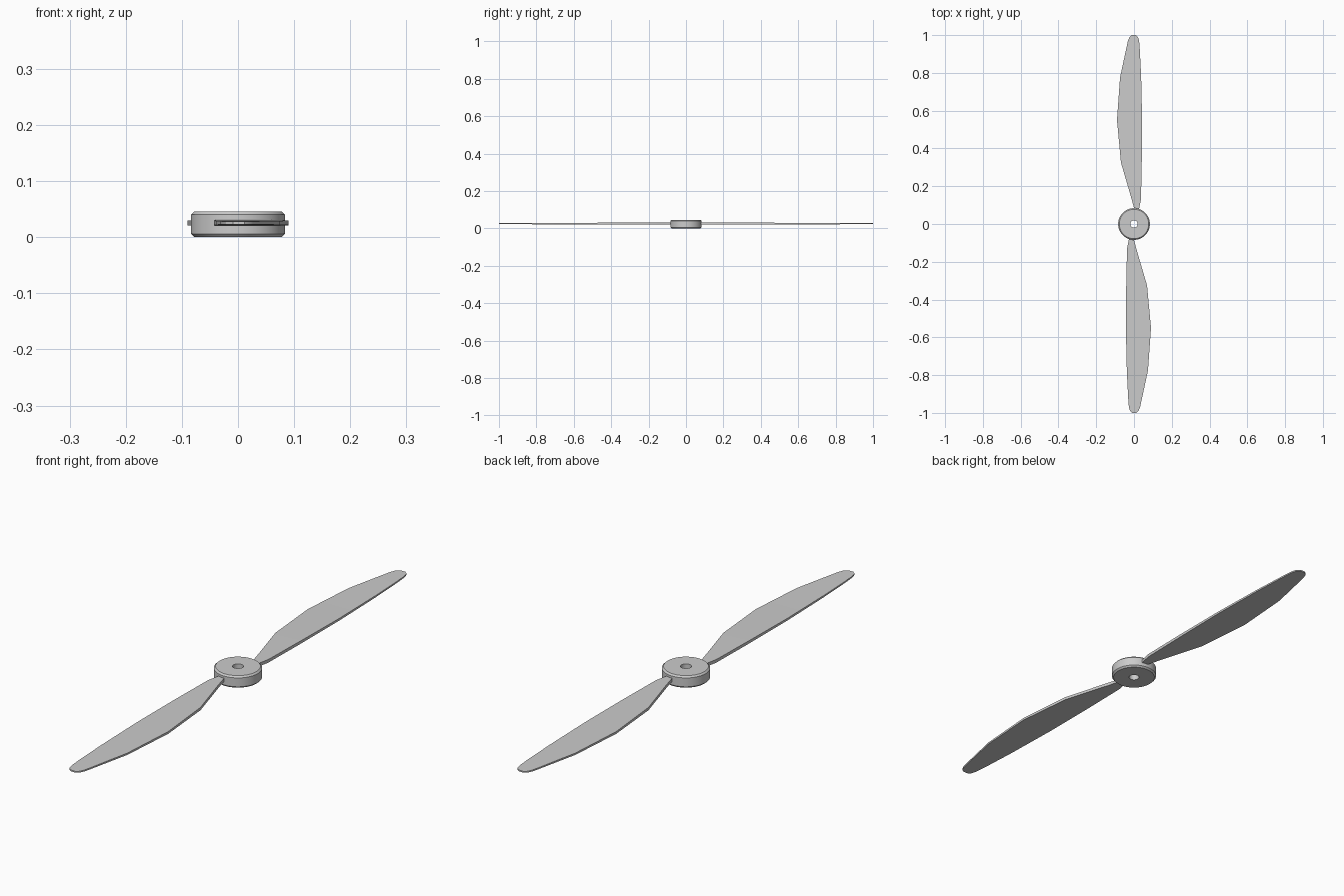
import bpy, bmesh, math
from mathutils import Matrix

if "Cube" in bpy.data.objects:
    bpy.data.objects.remove(bpy.data.objects["Cube"])


def finish(name, bm, angle):
    bmesh.ops.recalc_face_normals(bm, faces=bm.faces)
    me = bpy.data.meshes.new(name)
    bm.to_mesh(me)
    bm.free()
    ob = bpy.data.objects.new(name, me)
    bpy.context.collection.objects.link(ob)
    bpy.ops.object.select_all(action='DESELECT')
    ob.select_set(True)
    bpy.context.view_layer.objects.active = ob
    bpy.ops.object.shade_smooth_by_angle(angle=math.radians(angle))
    return ob


# Hub: chamfered ring with a shaft hole, revolved from a closed profile
profile = [(0.019, 0), (0.078, 0), (0.084, 0.006), (0.084, 0.04),
           (0.078, 0.046), (0.019, 0.046)]
N = 48
bm = bmesh.new()
rings = [[bm.verts.new((r * math.cos(2 * math.pi * i / N),
                        r * math.sin(2 * math.pi * i / N), z)) for r, z in profile]
         for i in range(N)]
for i in range(N):
    a, b = rings[i], rings[(i + 1) % N]
    for j in range(len(profile)):
        k = (j + 1) % len(profile)
        bm.faces.new((a[j], b[j], b[k], a[k]))
finish("hub", bm, 30)

# Blade stations: distance out, left edge, right edge, thickness
stations = [(0.060, 0.006, 0.022, 0.012), (0.085, 0.000, 0.028, 0.012),
            (0.130, -0.012, 0.037, 0.012), (0.325, -0.069, 0.041, 0.011),
            (0.550, -0.090, 0.043, 0.0085), (0.775, -0.074, 0.038, 0.007),
            (0.920, -0.043, 0.031, 0.006), (0.970, -0.032, 0.027, 0.0055),
            (0.990, -0.024, 0.021, 0.005), (1.000, -0.012, 0.009, 0.005)]
ZC = 0.0255


def blade(name, turn):
    bm = bmesh.new()
    loops = []
    for y, xl, xr, t in stations:
        loops.append([bm.verts.new(p) for p in (
            (xl, y, ZC - t / 2), (xr, y, ZC - t / 2),
            (xr, y, ZC + t / 2), (xl, y, ZC + t / 2))])
    for a, b in zip(loops, loops[1:]):
        for j in range(4):
            k = (j + 1) % 4
            bm.faces.new((a[j], a[k], b[k], b[j]))
    bm.faces.new(loops[0])
    bm.faces.new(loops[-1])
    bm.transform(Matrix.Rotation(turn, 4, 'Z'))
    finish(name, bm, 30)


# Two identical blades, half a turn apart
blade("blade_back", 0)
blade("blade_front", math.pi)
